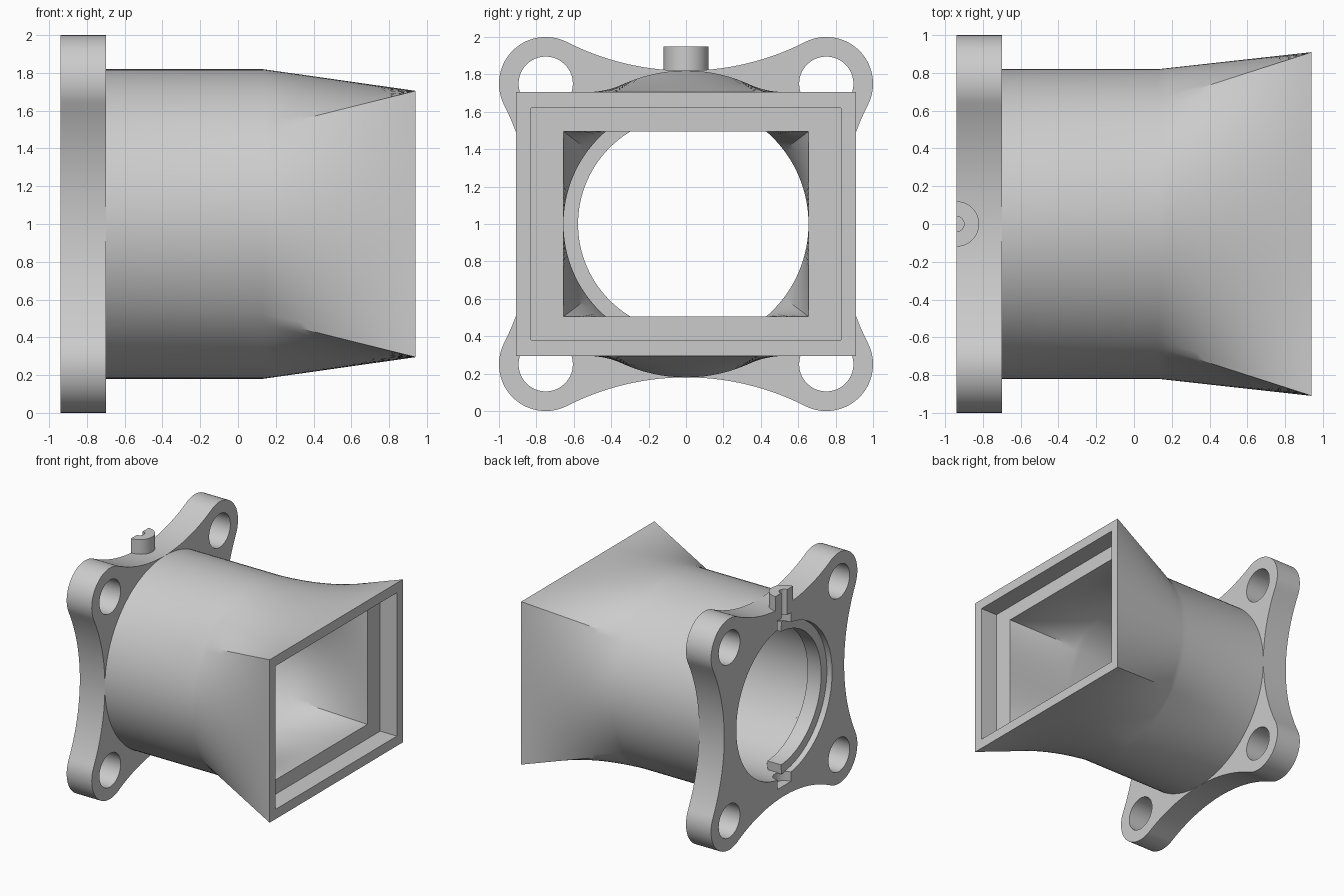
import bpy, bmesh
from math import sin, cos, pi, atan2, hypot, radians
from mathutils import Vector, Matrix

cube = bpy.data.objects.get("Cube")
if cube:
    bpy.data.objects.remove(cube, do_unlink=True)

grey = bpy.data.materials.new("light_grey")
grey.use_nodes = True
grey.diffuse_color = (0.6, 0.6, 0.6, 1)
grey.node_tree.nodes["Principled BSDF"].inputs["Base Color"].default_value = (0.6, 0.6, 0.6, 1)

MID = 1.0                      # height of the bore axis
BACK, FLANGE_END, LOFT, FRONT = -0.94, -0.70, 0.13, 0.94
TUBE_R, BORE_R = 0.82, 0.655


def finish(name, bm):
    bmesh.ops.recalc_face_normals(bm, faces=bm.faces)
    mesh = bpy.data.meshes.new(name)
    bm.to_mesh(mesh)
    bm.free()
    mesh.materials.append(grey)
    obj = bpy.data.objects.new(name, mesh)
    bpy.context.collection.objects.link(obj)
    return obj


def activate(obj):
    bpy.ops.object.select_all(action='DESELECT')
    obj.select_set(True)
    bpy.context.view_layer.objects.active = obj


def smooth(obj, angle=30):
    activate(obj)
    bpy.ops.object.shade_smooth_by_angle(angle=radians(angle))


def along_x(u, v, w):
    return Vector((w, u, MID + v))


def along_z(u, v, w):
    return Vector((u, v, MID + w))


def prism(name, outline, start, end, place):
    bm = bmesh.new()
    face = bm.faces.new([bm.verts.new(place(u, v, start)) for u, v in outline])
    ext = bmesh.ops.extrude_face_region(bm, geom=[face], use_keep_orig=True)
    shift = place(0, 0, end) - place(0, 0, start)
    verts = [g for g in ext["geom"] if isinstance(g, bmesh.types.BMVert)]
    bmesh.ops.translate(bm, verts=verts, vec=shift)
    return finish(name, bm)


def arc(cx, cy, r, a0, a1, n):
    return [(cx + r * cos(a0 + (a1 - a0) * i / n), cy + r * sin(a0 + (a1 - a0) * i / n))
            for i in range(n + 1)]


def circle(cx, cy, r, n=64):
    return arc(cx, cy, r, 0, 2 * pi, n)[:-1]


def combine(obj, other, operation):
    mod = obj.modifiers.new("combine", 'BOOLEAN')
    mod.operation, mod.solver, mod.object = operation, 'EXACT', other
    activate(obj)
    bpy.ops.object.modifier_apply(modifier=mod.name)
    bpy.data.objects.remove(other, do_unlink=True)


# Flange outline: four round ears joined by tangent concave arcs
EAR, EAR_R, HOLE_R = 0.75, 0.25, 0.145
gap = EAR - TUBE_R
sweep_r = (EAR ** 2 + gap ** 2 - EAR_R ** 2) / (2 * (EAR_R + gap))
sweep_c = TUBE_R + sweep_r
tangent = atan2(sweep_c - EAR, -EAR)
quarter = arc(EAR, EAR, EAR_R, pi / 2 - tangent, tangent, 28)
quarter += arc(0, sweep_c, sweep_r, tangent + pi, 2 * pi - tangent, 28)[1:-1]
outline = []
for k in range(4):
    turn = Matrix.Rotation(k * pi / 2, 2)
    outline += [tuple(turn @ Vector(p)) for p in quarter]

flange = prism("flange", outline, BACK - 0.06, FLANGE_END, along_x)

# Half-round boss on top of the flange, with a radial groove
combine(flange, prism("boss", circle(BACK, 0, 0.12), 0.72, 0.95, along_z), 'UNION')
combine(flange, prism("bore_cutter", circle(0, 0, BORE_R, 128), -2, 2, along_x), 'DIFFERENCE')
for sy in (-1, 1):
    for sz in (-1, 1):
        hole = prism("hole_cutter", circle(sy * EAR, sz * EAR, HOLE_R), -2, 2, along_x)
        combine(flange, hole, 'DIFFERENCE')
combine(flange, prism("groove_cutter", circle(BACK, 0, 0.04, 32), 0.5, 1.2, along_z), 'DIFFERENCE')
# Small pockets at the top and bottom of the bore
for low, high in ((0.5, 0.73), (-0.73, -0.5)):
    pocket = prism("pocket_cutter", circle(BACK, 0, 0.09, 48), low, high, along_z)
    combine(flange, pocket, 'DIFFERENCE')
# Trim everything to a flat rear face
block = [(-2, -2), (2, -2), (2, 2), (-2, 2)]
combine(flange, prism("trim_cutter", block, -2, BACK, along_x), 'DIFFERENCE')
smooth(flange)

# Half ring standing inside the bore on one side
a0, a1 = pi / 2 + 0.05, 1.5 * pi - 0.05
half_ring = arc(0, 0, BORE_R + 0.005, a0, a1, 64) + arc(0, 0, 0.577, a1, a0, 64)
smooth(prism("retaining_half_ring", half_ring, BACK + 0.05, BACK + 0.18, along_x))

# Body: round tube lofted to a rectangular mouth, hollow all through
SEG, STEPS = 32, 16


def rect_loop(hy, hz):
    corners = [Vector(c) for c in ((hy, -hz), (hy, hz), (-hy, hz), (-hy, -hz))]
    return [corners[k].lerp(corners[(k + 1) % 4], i / SEG) for k in range(4) for i in range(SEG)]


def round_loop(r, hy, hz):
    a = atan2(hz, hy)
    marks = [-a, a, pi - a, pi + a, 2 * pi - a]
    angles = [marks[k] + (marks[k + 1] - marks[k]) * i / SEG for k in range(4) for i in range(SEG)]
    return [Vector((r * cos(t), r * sin(t))) for t in angles]


def loft(x0, loop0, x1, loop1):
    return [(x0 + (x1 - x0) * s / STEPS, [p.lerp(q, s / STEPS) for p, q in zip(loop0, loop1)])
            for s in range(STEPS + 1)]


mouth, throat, recess = (0.91, 0.705), (0.655, 0.495), (0.83, 0.62)
FLOOR = 0.78
outer, inner = round_loop(TUBE_R, *mouth), round_loop(BORE_R, *throat)
sections = [(FLANGE_END, outer)]
sections += loft(LOFT, outer, FRONT, rect_loop(*mouth))
sections += [(FRONT, rect_loop(*recess)), (FLOOR, rect_loop(*recess))]
sections += loft(FLOOR, rect_loop(*throat), LOFT, inner)
sections += [(FLANGE_END, inner)]

bm = bmesh.new()
rings = [[bm.verts.new(along_x(p.x, p.y, x)) for p in loop] for x, loop in sections]
for r, ring in enumerate(rings):
    nxt = rings[(r + 1) % len(rings)]
    for i in range(len(ring)):
        j = (i + 1) % len(ring)
        bm.faces.new((ring[i], ring[j], nxt[j], nxt[i]))
smooth(finish("lofted_body", bm), 25)
